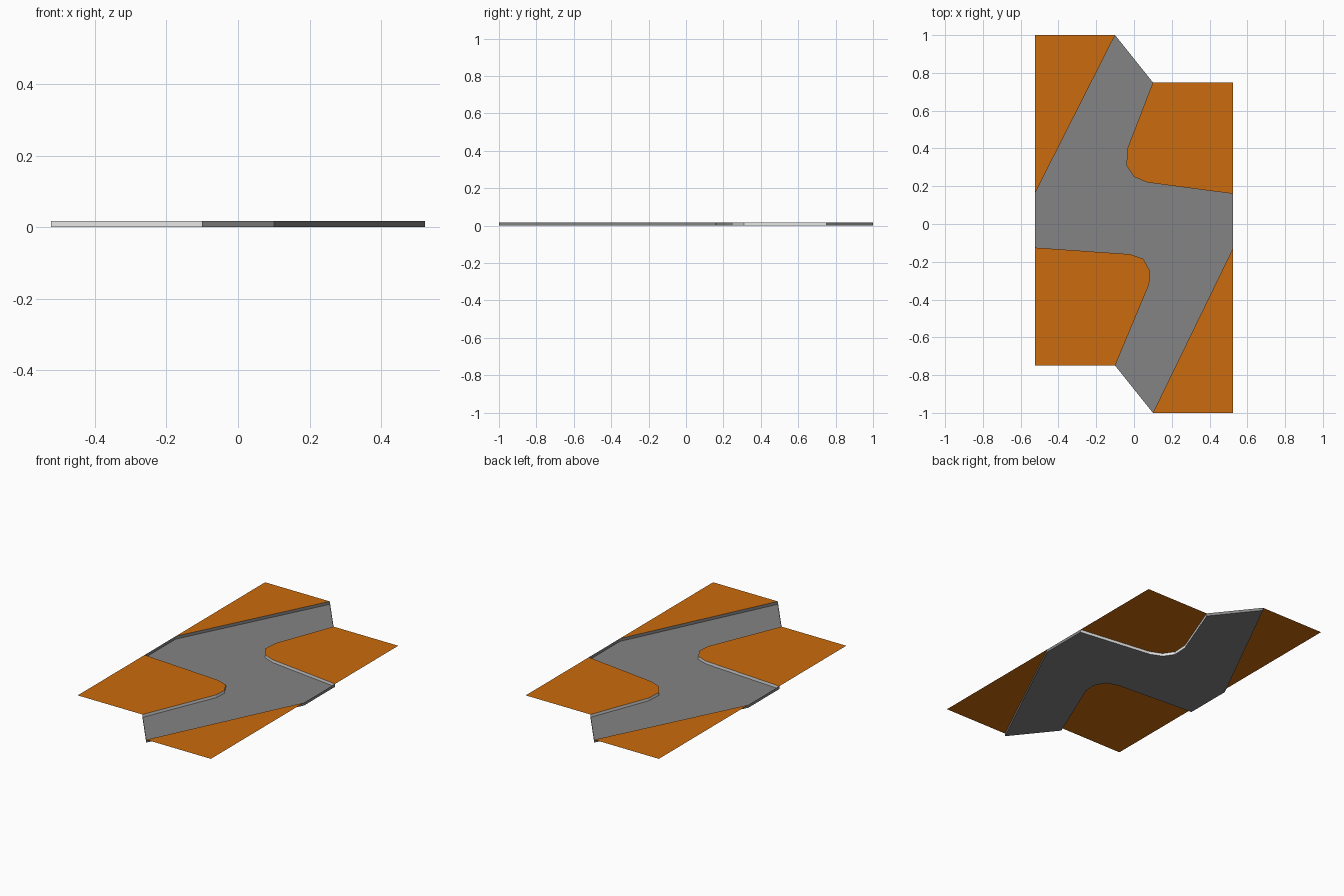
import bpy

if "Cube" in bpy.data.objects:
    bpy.data.objects.remove(bpy.data.objects["Cube"])

TOP = 0.017   # height of the ground plates; the road bed lies at z = 0
X = 0.523


def material(name, rgb):
    m = bpy.data.materials.new(name)
    m.diffuse_color = (*rgb, 1)
    m.use_nodes = True
    m.node_tree.nodes["Principled BSDF"].inputs["Base Color"].default_value = m.diffuse_color
    return m


orange = material("orange ground", (0.60, 0.145, 0.004))
grey = material("road grey", (0.23, 0.23, 0.23))
white = material("kerb white", (0.8, 0.8, 0.8))


def add_mesh(name, verts, faces, mat):
    me = bpy.data.meshes.new(name)
    me.from_pydata(verts, [], faces)
    me.materials.append(mat)
    ob = bpy.data.objects.new(name, me)
    bpy.context.collection.objects.link(ob)
    return ob


def plate(name, pts, z, mat):
    """Flat sheet facing up; points run anticlockwise."""
    return add_mesh(name, [(x, y, z) for x, y in pts], [range(len(pts))], mat)


def wall(name, pts, mat):
    """Upright strip along a path, facing the right-hand side of it."""
    n = len(pts)
    verts = [(x, y, z) for z in (0, TOP) for x, y in pts]
    return add_mesh(name, verts, [(i, i + 1, n + i + 1, n + i) for i in range(n - 1)], mat)


# Road outline, anticlockwise, split into its four sides
se_side = [(0.1, -1), (X, -0.13)]
ne_side = [(X, 0.16), (0.07, 0.22), (0, 0.25), (-0.04, 0.31), (-0.035, 0.40), (0.1, 0.75)]
nw_side = [(-0.1, 1), (-X, 0.165)]
sw_side = [(-X, -0.125), (-0.02, -0.16), (0.05, -0.185), (0.085, -0.25), (0.08, -0.32), (-0.1, -0.75)]

# Sunken road bed
plate("road_bed", se_side + ne_side + nw_side + sw_side, 0, grey)

# Raised ground plates in the four corners
plate("ground_south_east", se_side[::-1] + [(0.1, -1), (X, -1)][1:], TOP, orange).data.flip_normals()
plate("ground_north_west", nw_side[::-1] + [(-X, 1)], TOP, orange)
plate("ground_north_east", ne_side[::-1] + [(X, 0.75)], TOP, orange)
plate("ground_south_west", sw_side[::-1] + [(-X, -0.75)], TOP, orange)

# Make every ground plate face up
for ob in bpy.data.objects:
    if ob.data.polygons[0].normal.z < 0:
        ob.data.flip_normals()

# White kerbs around the inner corners face the road
wall("kerb_north_east", ne_side[::-1], white)
wall("kerb_south_west", sw_side[::-1], white)

# Grey outer banks and low lips across the road ends
wall("bank_south_east", se_side + ne_side[:1], grey)
wall("bank_north_west", nw_side + sw_side[:1], grey)
wall("lip_north", [ne_side[-1], nw_side[0]], grey)
wall("lip_south", [sw_side[-1], se_side[0]], grey)
